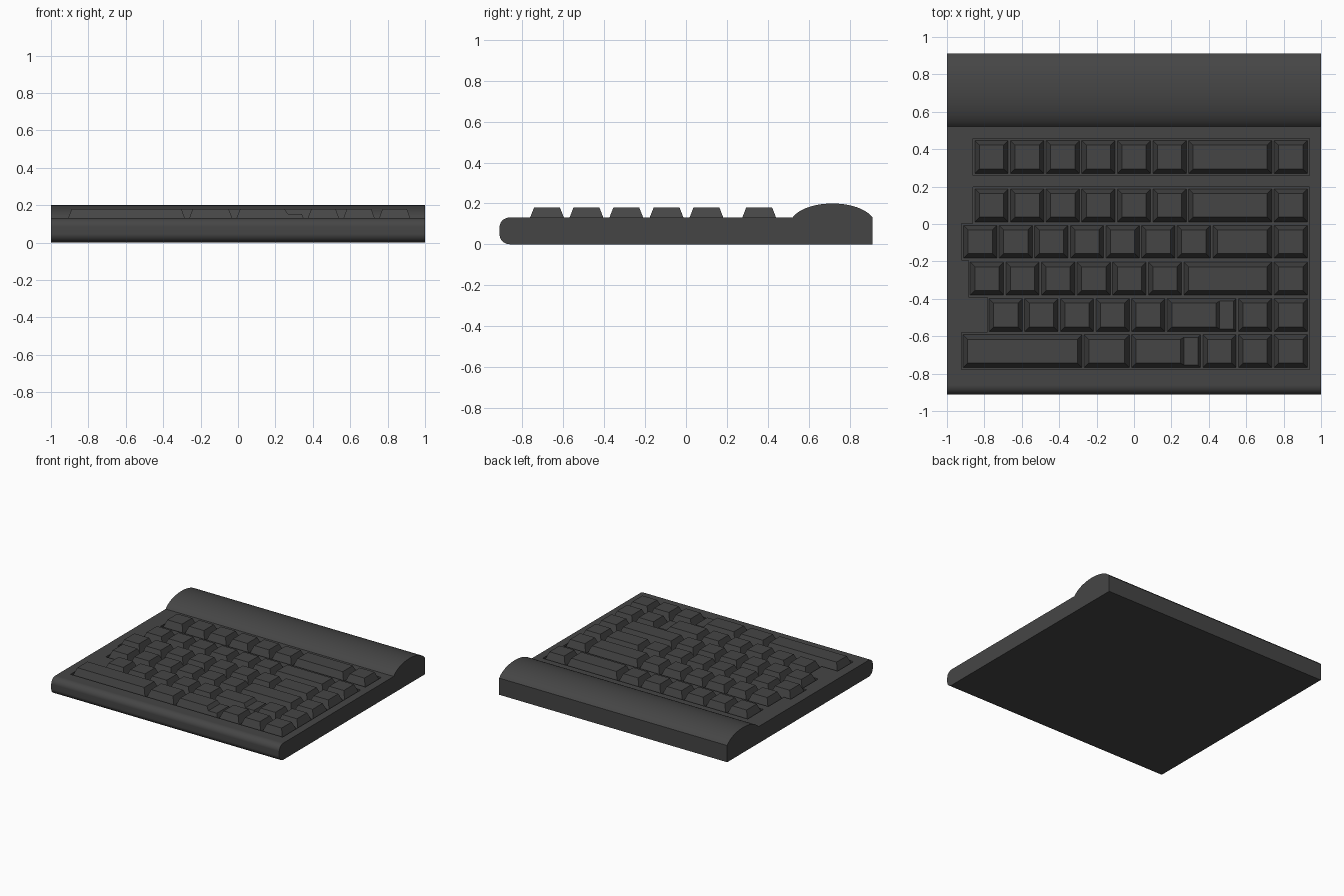
import bpy, bmesh, math

if "Cube" in bpy.data.objects:
    bpy.data.objects.remove(bpy.data.objects["Cube"])

mat = bpy.data.materials.new("charcoal_plastic")
mat.diffuse_color = (0.06, 0.06, 0.06, 1)
mat.use_nodes = True
mat.node_tree.nodes["Principled BSDF"].inputs["Base Color"].default_value = mat.diffuse_color

TOP = 0.132      # deck height
FLOOR = 0.117    # bottom of the key wells
KEY_TOP = 0.18
STEP_TOP = 0.152
UNIT = 0.1904    # key pitch across
ROW = 0.1955     # key pitch front to back
RIGHT = 0.933    # right end of every key row


def add_prism(bm, profile, x_or_y, axis):
    """Prism through two rings; x_or_y gives the half depth for a profile point."""
    rings = []
    for s in (-1, 1):
        ring = []
        for a, z in profile:
            d = s * x_or_y(z)
            ring.append(bm.verts.new((d, a, z) if axis == 'X' else (a, d, z)))
        rings.append(ring)
    r0, r1 = rings
    bm.faces.new(r0)
    bm.faces.new(r1[::-1])
    n = len(profile)
    for i in range(n):
        j = (i + 1) % n
        bm.faces.new((r0[j], r0[i], r1[i], r1[j]))
    return r0 + r1


def finish(bm, name):
    bmesh.ops.recalc_face_normals(bm, faces=bm.faces[:])
    me = bpy.data.meshes.new(name)
    bm.to_mesh(me)
    bm.free()
    me.materials.append(mat)
    ob = bpy.data.objects.new(name, me)
    bpy.context.collection.objects.link(ob)
    return ob


def arc(cy, cz, ry, rz, a0, a1, n):
    return [(cy + ry * math.cos(math.radians(a0 + (a1 - a0) * i / n)),
             cz + rz * math.sin(math.radians(a0 + (a1 - a0) * i / n)))
            for i in range(n + 1)]


# Case: side profile with rounded front edge and raised rear hump
profile = [(0.912, 0.0)]
profile += arc(0.717, 0.097, 0.2075, 0.103, 20, 160, 20)
profile += arc(-0.86, 0.085, 0.052, 0.047, 90, 180, 7)
profile += arc(-0.86, 0.047, 0.052, 0.047, 180, 270, 7)
bm = bmesh.new()
add_prism(bm, profile, lambda z: 1.0, 'X')
case = finish(bm, "keyboard_case")

# Key rows: y centre and key widths in units from right to left (negative = stepped key)
rows = [
    (-0.680, [1, 1, 1, -2, 1.33, 3.4]),
    (-0.487, [1, 1, -2] + [1] * 5),
    (-0.292, [1, 2.53] + [1] * 6),
    (-0.095, [1, 1.72] + [1] * 7),
    (0.100, [1, 2.4] + [1] * 6),
    (0.358, [1, 2.4] + [1] * 6),
]


def add_key(bm, x0, x1, y, stepped):
    inset = lambda z: (z - FLOOR) * 0.39
    top, step = inset(KEY_TOP), inset(STEP_TOP)
    pts = [(x0, FLOOR), (x1, FLOOR)]
    if stepped:
        pts += [(x1 - step, STEP_TOP), (x1 - 0.088, STEP_TOP), (x1 - 0.108, KEY_TOP)]
    else:
        pts += [(x1 - top, KEY_TOP)]
    pts += [(x0 + top, KEY_TOP)]
    verts = add_prism(bm, pts, lambda z: 0.088 - inset(z), 'Y')
    bmesh.ops.translate(bm, verts=verts, vec=(0, y, 0))


for i, (y, widths) in enumerate(rows, 1):
    # Keys of the row
    bm = bmesh.new()
    x = RIGHT
    for w in widths:
        left = x - abs(w) * UNIT
        add_key(bm, left + 0.006, x - 0.006, y, w < 0)
        x = left
    finish(bm, f"key_row_{i}")

    # Shallow well cut into the deck around the row
    x0, x1 = x - 0.004, RIGHT + 0.004
    half = ROW / 2 + 0.001
    bm = bmesh.new()
    verts = add_prism(bm, [(x0, FLOOR), (x1, FLOOR), (x1, 0.3), (x0, 0.3)],
                      lambda z: half, 'Y')
    bmesh.ops.translate(bm, verts=verts, vec=(0, y, 0))
    cutter = finish(bm, f"well_cutter_{i}")
    cutter.hide_render = True
    mod = case.modifiers.new("well", 'BOOLEAN')
    mod.operation = 'DIFFERENCE'
    mod.solver = 'EXACT'
    mod.object = cutter
    bpy.context.view_layer.objects.active = case
    bpy.ops.object.modifier_apply(modifier=mod.name)
    bpy.data.objects.remove(cutter)

# Smooth hump and front edge, keep the large flats flat
bpy.ops.object.select_all(action='DESELECT')
case.select_set(True)
bpy.context.view_layer.objects.active = case
bpy.ops.object.shade_smooth_by_angle(angle=math.radians(30))
wn = case.modifiers.new("flat_normals", 'WEIGHTED_NORMAL')
wn.keep_sharp = True
